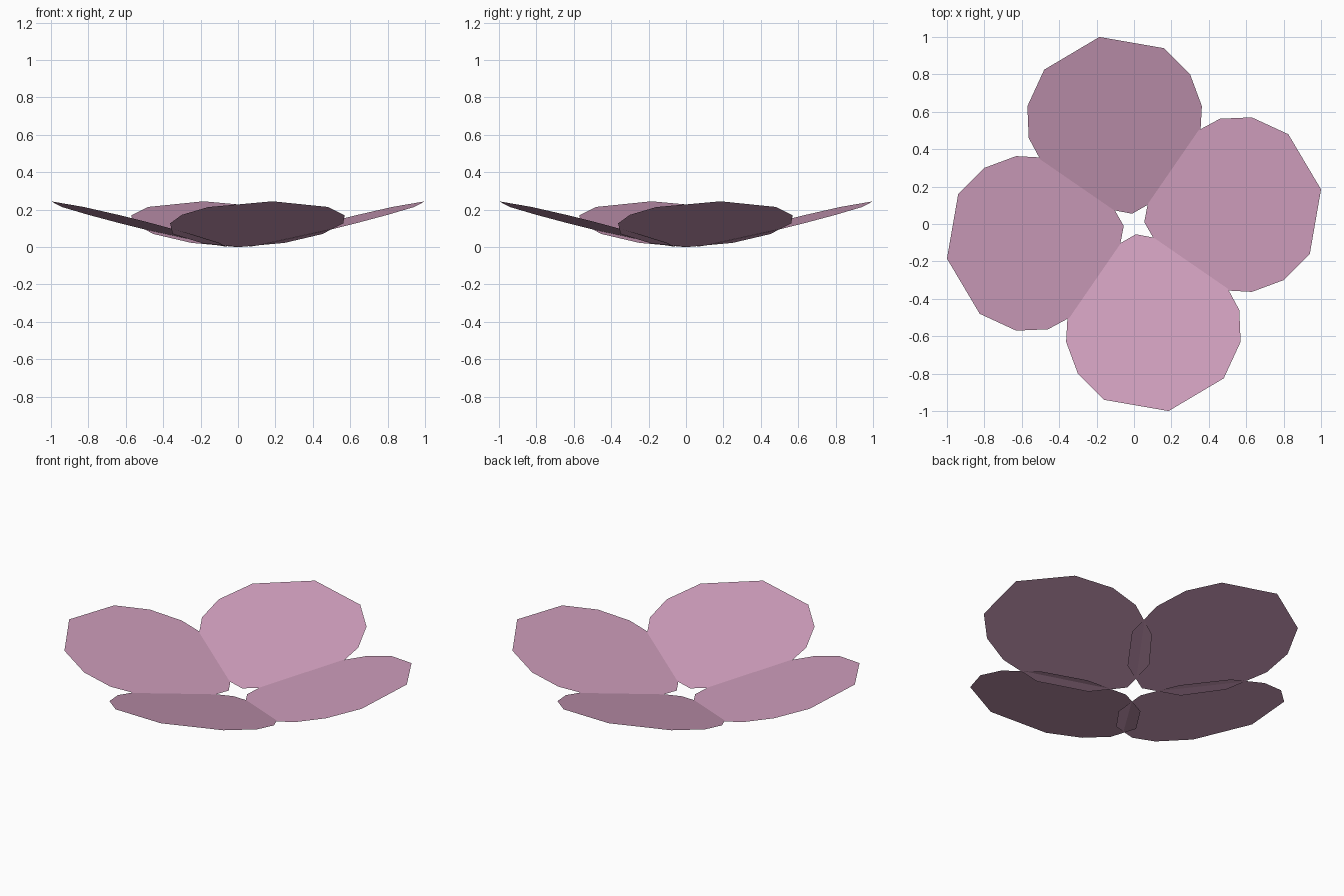
import bpy
import math
from mathutils import Matrix

if "Cube" in bpy.data.objects:
    bpy.data.objects.remove(bpy.data.objects["Cube"])

# Petal outline in plan view (petal pointing towards the front)
OUTLINE = [
    (0.01, -0.055), (-0.187, -0.168), (-0.35, -0.40), (-0.363, -0.63),
    (-0.30, -0.80), (-0.16, -0.94), (0.185, -1.0), (0.48, -0.825),
    (0.57, -0.63), (0.563, -0.46), (0.45, -0.25), (0.25, -0.10),
]


# Flat petal plane: rises outwards and twists slightly sideways
def height(x, y):
    return -0.25 * y + 0.046 * x - 0.0142


pink = bpy.data.materials.new("petal_pink")
pink.diffuse_color = (0.62, 0.34, 0.50, 1.0)
pink.use_nodes = True
pink.node_tree.nodes["Principled BSDF"].inputs["Base Color"].default_value = pink.diffuse_color

# Four overlapping petals around the centre
for i, side in enumerate(("front", "right", "back", "left")):
    mesh = bpy.data.meshes.new("petal_" + side)
    verts = [(x, y, height(x, y)) for x, y in OUTLINE]
    # reversed order so the face points up
    mesh.from_pydata(verts, [], [list(range(len(verts)))])
    if mesh.polygons[0].normal.z < 0:
        mesh.flip_normals()
    mesh.transform(Matrix.Rotation(math.radians(90 * i), 4, "Z"))
    mesh.materials.append(pink)
    bpy.context.collection.objects.link(bpy.data.objects.new("petal_" + side, mesh))
